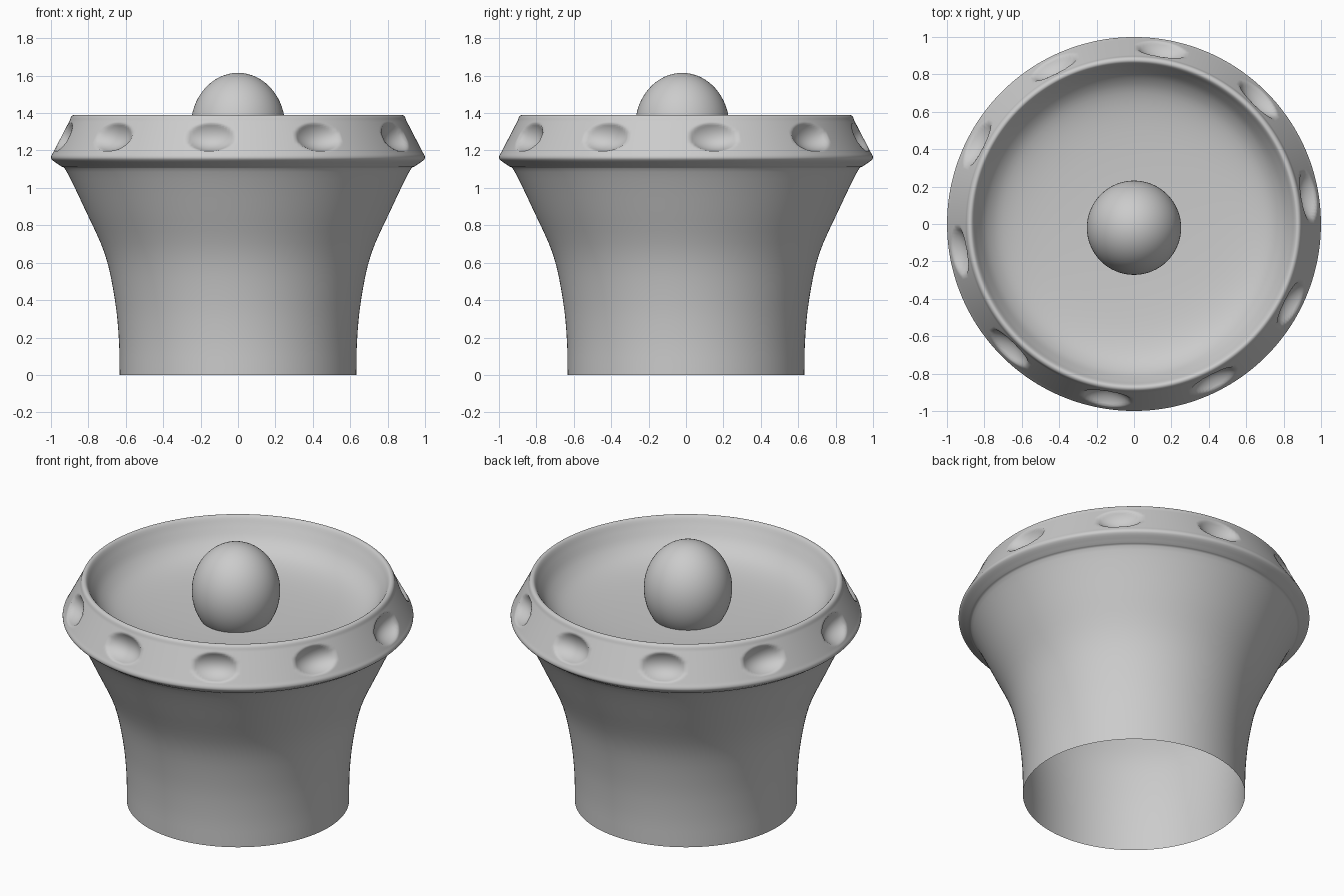
import bpy, bmesh, math
from mathutils import Vector

if "Cube" in bpy.data.objects:
    bpy.data.objects.remove(bpy.data.objects["Cube"])

SEG = 360


def spline(points, steps):
    """Smooth Catmull-Rom curve through a few (radius, z) points."""
    pts = [Vector(p) for p in points]
    pts = [2 * pts[0] - pts[1]] + pts + [2 * pts[-1] - pts[-2]]
    out = []
    for a, b, c, d in zip(pts, pts[1:], pts[2:], pts[3:]):
        for k in range(steps):
            t = k / steps
            out.append(0.5 * (2 * b + (c - a) * t + (2 * a - 5 * b + 4 * c - d) * t ** 2
                              + (3 * b - a - 3 * c + d) * t ** 3))
    return out + [pts[-2]]


def dimple(angle, z):
    """Depth of the ten oval dimples pressed into the sloping rim band."""
    step = math.radians(36)
    a = (angle - math.radians(9) + step / 2) % step - step / 2
    q = (a / 0.138) ** 2 + ((z - 1.272) / 0.075) ** 2
    return 0.058 * (1 - q) ** 0.85 if q < 1 else 0.0


# Profile: flared wall, lip, sloping band, rounded top edge, bowl
wall = spline([(0.633, 0), (0.637, 0.19), (0.658, 0.40), (0.711, 0.644),
               (0.818, 0.885), (0.915, 1.085), (0.945, 1.115), (0.992, 1.148),
               (0.999, 1.168), (0.988, 1.19)], 4)
band = [Vector((0.988, 1.19)).lerp(Vector((0.900, 1.36)), k / 24) for k in range(1, 25)]
bowl = spline([(0.900, 1.36), (0.891, 1.382), (0.876, 1.39), (0.860, 1.380),
               (0.835, 1.335), (0.785, 1.262), (0.70, 1.205), (0.55, 1.172),
               (0.30, 1.157), (0.02, 1.155)], 4)[1:]
profile = wall + band + bowl
first, last = len(wall), len(wall) + len(band)

# Cup body
bm = bmesh.new()
rings = []
for i, (r, z) in enumerate(profile):
    ring = []
    for j in range(SEG):
        ang = 2 * math.pi * j / SEG
        d = dimple(ang, z) if first <= i < last else 0.0
        rr = r - 0.89 * d
        ring.append(bm.verts.new((rr * math.cos(ang), rr * math.sin(ang), z - 0.45 * d)))
    rings.append(ring)
for lo, hi in zip(rings, rings[1:]):
    for j in range(SEG):
        k = (j + 1) % SEG
        bm.faces.new((lo[j], lo[k], hi[k], hi[j]))
bm.faces.new(rings[-1])
for f in bm.faces:
    f.smooth = True
mesh = bpy.data.meshes.new("cup_body")
bm.to_mesh(mesh)
bm.free()
bpy.context.collection.objects.link(bpy.data.objects.new("cup_body", mesh))

# Egg-shaped ball resting in the bowl
bpy.ops.mesh.primitive_uv_sphere_add(segments=64, ring_count=32, radius=1,
                                     location=(0, -0.02, 1.328))
ball = bpy.context.object
ball.name = "centre_ball"
ball.scale = (0.252, 0.252, 0.287)
bpy.ops.object.shade_smooth()
